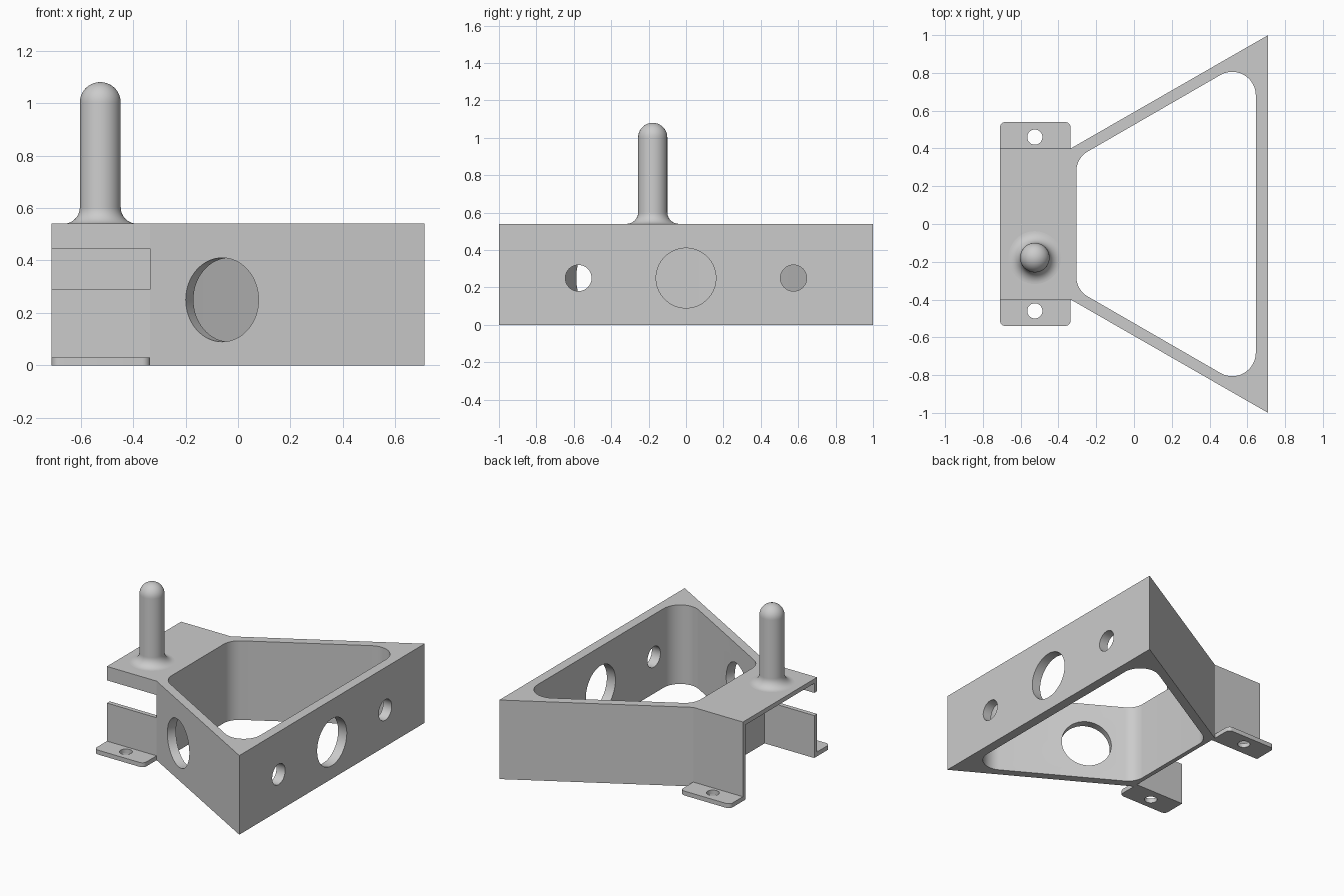
import bpy, bmesh, math
from mathutils import Vector, Matrix

cube = bpy.data.objects.get("Cube")
if cube:
    bpy.data.objects.remove(cube, do_unlink=True)

GREY = (0.6, 0.6, 0.6, 1)
grey = bpy.data.materials.new("mid grey")
grey.use_nodes = True
grey.diffuse_color = GREY
grey.node_tree.nodes["Principled BSDF"].inputs["Base Color"].default_value = GREY


def finish(name, bm):
    bmesh.ops.recalc_face_normals(bm, faces=bm.faces)
    mesh = bpy.data.meshes.new(name)
    bm.to_mesh(mesh)
    bm.free()
    mesh.materials.append(grey)
    obj = bpy.data.objects.new(name, mesh)
    bpy.context.collection.objects.link(obj)
    return obj


def select(obj):
    bpy.ops.object.select_all(action="DESELECT")
    obj.select_set(True)
    bpy.context.view_layer.objects.active = obj


def smooth(obj):
    select(obj)
    bpy.ops.object.shade_smooth_by_angle(angle=math.radians(25))


def prism(name, outline, z0, z1):
    bm = bmesh.new()
    face = bm.faces.new([bm.verts.new((p[0], p[1], z0)) for p in outline])
    new = bmesh.ops.extrude_face_region(bm, geom=[face])["geom"]
    verts = [v for v in new if isinstance(v, bmesh.types.BMVert)]
    bmesh.ops.translate(bm, verts=verts, vec=(0, 0, z1 - z0))
    # Close the start cap if the extrusion consumed it
    if not face.is_valid:
        bmesh.ops.holes_fill(bm, edges=[e for e in bm.edges if e.is_boundary])
    return finish(name, bm)


def box(name, x0, x1, y0, y1, z0, z1):
    return prism(name, [(x0, y0), (x1, y0), (x1, y1), (x0, y1)], z0, z1)


def rounded(corners, steps=12):
    """Outline from (x, y, radius) corners, with each corner filleted."""
    out = []
    for i, (x, y, r) in enumerate(corners):
        p = Vector((x, y, 0))
        if r == 0:
            out.append(p)
            continue
        u = (Vector((*corners[i - 1][:2], 0)) - p).normalized()
        v = (Vector((*corners[(i + 1) % len(corners)][:2], 0)) - p).normalized()
        half = u.angle(v) / 2
        centre = p + (u + v).normalized() * r / math.sin(half)
        reach = r / math.tan(half)
        a = (p + u * reach - centre).normalized()
        b = (p + v * reach - centre).normalized()
        out += [centre + a.slerp(b, k / steps) * r for k in range(steps + 1)]
    return out


def rod(centre, axis, radius, length):
    bm = bmesh.new()
    turn = Vector(axis).to_track_quat("Z", "Y").to_matrix().to_4x4()
    bmesh.ops.create_cone(bm, cap_ends=True, segments=64, radius1=radius, radius2=radius,
                          depth=length, matrix=Matrix.Translation(centre) @ turn)
    return finish("cutter", bm)


def cut(obj, cutter):
    cutter.hide_render = True
    mod = obj.modifiers.new("cut", "BOOLEAN")
    mod.operation, mod.solver, mod.object = "DIFFERENCE", "EXACT", cutter
    select(obj)
    bpy.ops.object.modifier_apply(modifier=mod.name)
    bpy.data.objects.remove(cutter, do_unlink=True)


# Main dimensions
LEFT, STEP, RIGHT = -0.71, -0.335, 0.71
TOP, HALF, WALL = 0.54, 0.4, 0.03
HOLE_Z = 0.25

# Tapered frame with a rounded opening
frame = prism("frame", [(STEP, -HALF), (RIGHT, -1), (RIGHT, 1), (STEP, HALF)], 0, TOP)
opening = [(-0.305, -0.349, 0.12), (0.645, -0.897, 0.125),
           (0.645, 0.897, 0.125), (-0.305, 0.349, 0.12)]
cut(frame, prism("cutter", rounded(opening), -0.1, TOP + 0.1))

# Round holes in the wide wall and the front slanted wall
for y, r in ((0, 0.16), (-0.575, 0.07), (0.575, 0.07)):
    cut(frame, rod((0.68, y, HOLE_Z), (1, 0, 0), r, 0.12))
cut(frame, rod((-0.047, -0.534, HOLE_Z), (-0.6, -1.045, 0), 0.16, 0.2))
smooth(frame)

# Open bracket: top plate, full back wall, front wall split by a slot
box("top_plate", LEFT, STEP, -HALF, HALF, TOP - WALL, TOP)
box("back_wall", LEFT, STEP, HALF - WALL, HALF, 0, TOP - WALL)
box("front_wall_lower", LEFT, STEP, -HALF, WALL - HALF, 0, 0.29)
box("front_wall_lip", LEFT, STEP, -HALF, WALL - HALF, 0.445, TOP - WALL)

# Mounting flanges with bolt holes
for name, s in (("front_flange", -1), ("back_flange", 1)):
    tab = [(LEFT, s * HALF, 0), (STEP, s * HALF, 0),
           (STEP, s * 0.54, 0.03), (LEFT, s * 0.54, 0.03)]
    flange = prism(name, rounded(tab, 6), 0, WALL)
    cut(flange, rod((-0.525, s * 0.46, 0), (0, 0, 1), 0.04, 0.2))
    smooth(flange)

# Post with flared foot and domed tip
R, FLARE, TIP = 0.078, 0.062, 1.08
quarter = [math.pi / 2 * k / 10 for k in range(11)]
profile = [(R + FLARE * (1 - math.sin(a)), TOP + FLARE * (1 - math.cos(a))) for a in quarter]
profile += [(R * math.cos(a), TIP - R + R * math.sin(a)) for a in quarter]
bm = bmesh.new()
verts = [bm.verts.new((r, 0, z)) for r, z in profile]
edges = [bm.edges.new(pair) for pair in zip(verts, verts[1:])]
bmesh.ops.spin(bm, geom=verts + edges, cent=(0, 0, 0), axis=(0, 0, 1),
               angle=math.tau, steps=48, use_merge=False)
bmesh.ops.remove_doubles(bm, verts=bm.verts, dist=0.0001)
post = finish("post", bm)
post.location = (-0.525, -0.178, 0)
smooth(post)
